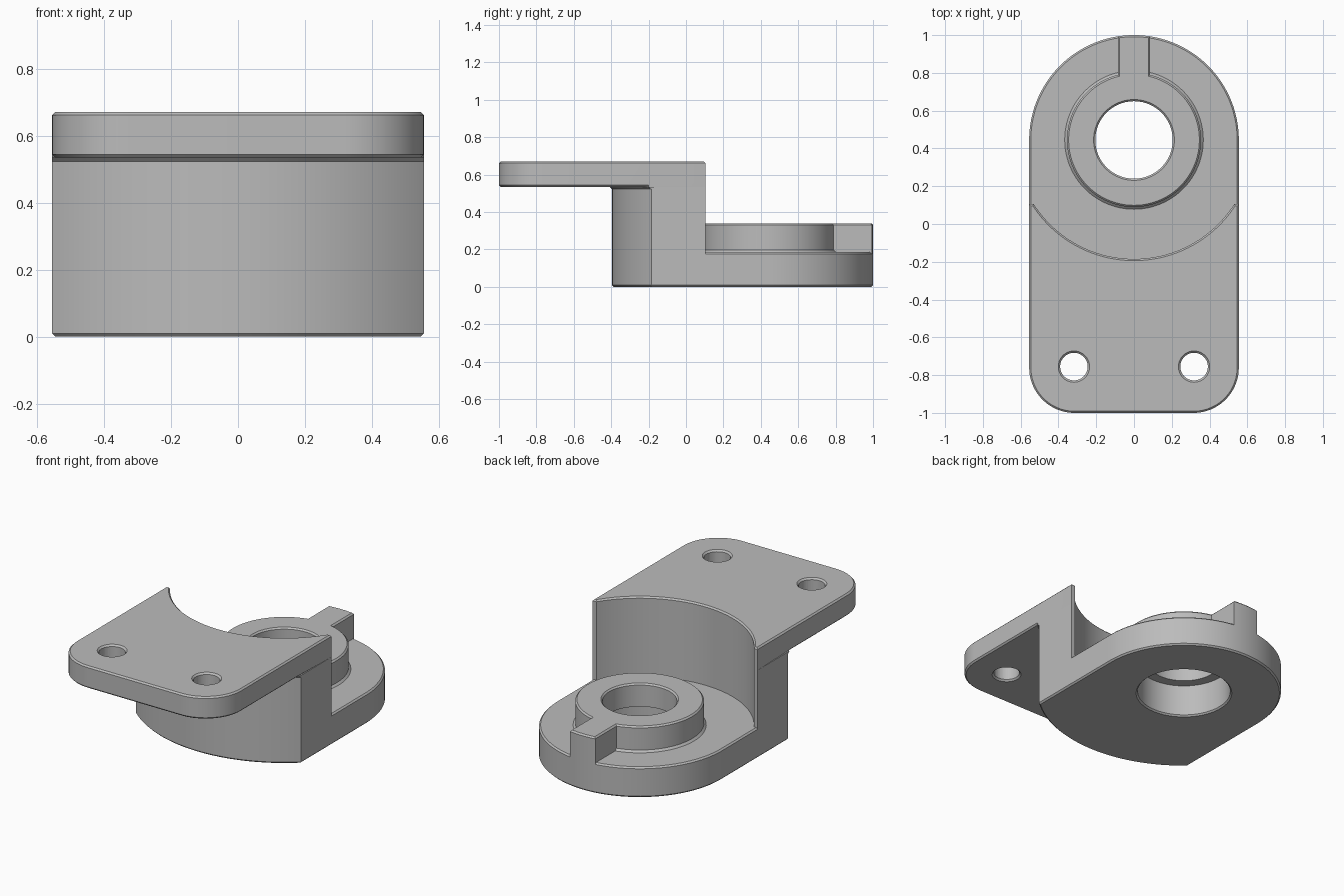
import bpy, bmesh
from math import sin, cos, asin, acos, pi, radians

if "Cube" in bpy.data.objects:
    bpy.data.objects.remove(bpy.data.objects["Cube"])

# Main dimensions
HALF = 0.555            # half width, also the radius of the rounded back
CY = 0.445              # y of the bore axis
R_WALL, R_FRONT = 0.63, 0.84
TIP_Y = 0.105           # blunt ends of the curved wall
FLOOR, SHELF, TOP = 0.185, 0.535, 0.67
CH = 0.009              # edge chamfer

metal = bpy.data.materials.new("plain grey metal")
metal.use_nodes = True
grey = (0.5, 0.5, 0.5, 1)
metal.diffuse_color = grey
metal.node_tree.nodes["Principled BSDF"].inputs["Base Color"].default_value = grey


def arc(cx, cy, r, a0, a1, n):
    return [(cx + r * cos(a0 + (a1 - a0) * i / n),
             cy + r * sin(a0 + (a1 - a0) * i / n)) for i in range(n + 1)]


def finish(name, bm):
    bmesh.ops.recalc_face_normals(bm, faces=bm.faces)
    mesh = bpy.data.meshes.new(name)
    bm.to_mesh(mesh)
    bm.free()
    mesh.materials.append(metal)
    ob = bpy.data.objects.new(name, mesh)
    bpy.context.collection.objects.link(ob)
    return ob


def prism(name, outline, z0, z1, rule, width=CH):
    """Extrude an outline and chamfer the rim edges chosen by rule(mid, is_top)."""
    bm = bmesh.new()
    face = bm.faces.new([bm.verts.new((x, y, z0)) for x, y in outline])
    ext = bmesh.ops.extrude_face_region(bm, geom=[face], use_keep_orig=True)
    for v in ext["geom"]:
        if isinstance(v, bmesh.types.BMVert):
            v.co.z = z1
    bmesh.ops.recalc_face_normals(bm, faces=bm.faces)
    rim = []
    for e in bm.edges:
        a, b = (v.co for v in e.verts)
        if abs(a.z - b.z) < 1e-6 and rule((a + b) / 2, a.z > (z0 + z1) / 2):
            rim.append(e)
    bmesh.ops.bevel(bm, geom=rim, offset=width, segments=1, profile=0.5,
                    affect='EDGES', clamp_overlap=False)
    return finish(name, bm)


def lathe(name, profile, cx, cy, n=96, closed=True):
    """Spin (radius, z) points round a vertical axis."""
    bm = bmesh.new()
    rings = [[bm.verts.new((cx + r * cos(2 * pi * i / n), cy + r * sin(2 * pi * i / n), z))
              for i in range(n)] for r, z in profile]
    pairs = list(zip(rings, rings[1:]))
    if closed:
        pairs.append((rings[-1], rings[0]))
    else:
        bm.faces.new(rings[0])
        bm.faces.new(rings[-1])
    for a, b in pairs:
        for i in range(n):
            j = (i + 1) % n
            bm.faces.new((a[i], a[j], b[j], b[i]))
    return finish(name, bm)


def cut(ob, cutter):
    mod = ob.modifiers.new("hole", 'BOOLEAN')
    mod.operation, mod.solver, mod.object = 'DIFFERENCE', 'EXACT', cutter
    cutter.hide_render = True
    cutter.hide_set(True)


def radius(p):
    return ((p.x) ** 2 + (p.y - CY) ** 2) ** 0.5


# Shared curved wall line, running from right tip to left tip
tip = asin((CY - TIP_Y) / R_WALL)
wall = [(HALF, TIP_Y)] + arc(0, CY, R_WALL, -tip, tip - pi, 64) + [(-HALF, TIP_Y)]


def on_wall(p):
    return abs(radius(p) - R_WALL) < 0.003 or abs(p.y - TIP_Y) < 1e-4


def crescent(r):
    a = acos(HALF / r)
    return wall + arc(0, CY, r, a - pi, -a, 64)


# Low round-backed base
base = prism("base_floor", wall + arc(0, CY, HALF, pi, 0, 96), 0, FLOOR,
             lambda p, top: not on_wall(p))
cut(base, lathe("bore_cutter", [(0.3, -0.1), (0.3, 0.4)], 0, CY, closed=False))

# Curved riser and the small fillet under the shelf
riser = prism("curved_riser", crescent(R_FRONT), 0, SHELF,
              lambda p, top: not top and not on_wall(p))
FIL = 0.012
fillet = prism("riser_fillet", crescent(R_FRONT + FIL), SHELF - FIL - 0.001, SHELF,
               lambda p, top: not top and abs(radius(p) - R_FRONT - FIL) < 0.003, FIL)

# Upper mounting shelf with rounded front corners
CR = 0.24
shelf_line = (wall + [(-HALF, -0.2)]
              + arc(CR - HALF, CR - 1, CR, pi, 1.5 * pi, 20)
              + arc(HALF - CR, CR - 1, CR, 1.5 * pi, 2 * pi, 20) + [(HALF, -0.2)])
shelf = prism("mounting_shelf", shelf_line, SHELF, TOP,
              lambda p, top: top or p.y < -0.25)
HR = 0.073
for side, x in (("left", 0.318), ("right", -0.318)):
    cut(shelf, lathe(side + "_bolt_cutter",
                     [(HR + 0.02, SHELF - 0.01), (HR, SHELF + 0.01),
                      (HR, TOP - 0.01), (HR + 0.02, TOP + 0.01)],
                     x, -0.755, 48, False))

# Ring boss with a stepped bore
BOSS, BORE, STEP, BT = 0.355, 0.205, 0.265, 0.34
boss = lathe("ring_boss", [
    (STEP + CH, 0), (0.3, 0), (0.3, FLOOR), (BOSS + FIL, FLOOR), (BOSS, FLOOR + FIL),
    (BOSS, BT - CH), (BOSS - CH, BT), (BORE + CH, BT), (BORE, BT - CH),
    (BORE, 0.2), (STEP, 0.2), (STEP, CH)], 0, CY)

# Key bar from the boss to the back rim
KW = 0.085
k = asin(KW / HALF)
key = prism("key_bar", [(-KW, 0.74), (KW, 0.74)] + arc(0, CY, HALF, pi / 2 - k, pi / 2 + k, 12),
            FLOOR - 0.02, BT, lambda p, top: top and p.y > 0.745)

# Smooth the curves, keep the edges crisp
for ob in (base, riser, fillet, shelf, boss, key):
    bpy.ops.object.select_all(action='DESELECT')
    ob.select_set(True)
    bpy.context.view_layer.objects.active = ob
    bpy.ops.object.shade_smooth_by_angle(angle=radians(30))
